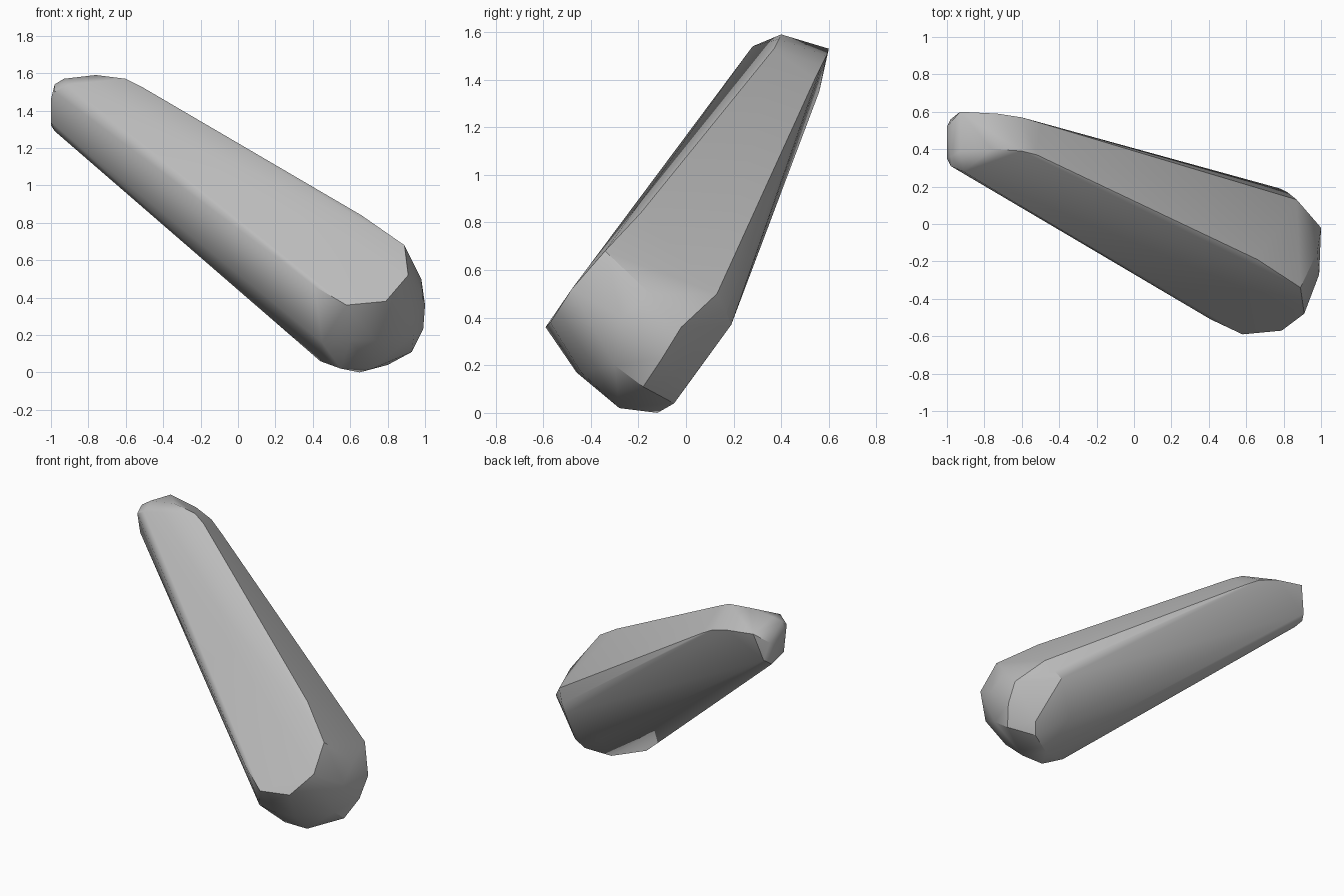
import bpy
import bmesh
import math

# Remove only the default cube
default_cube = bpy.data.objects.get("Cube")
if default_cube:
    bpy.data.objects.remove(default_cube, do_unlink=True)


def flat_material(name, colour):
    material = bpy.data.materials.new(name)
    material.use_nodes = True
    material.diffuse_color = colour
    shader = material.node_tree.nodes["Principled BSDF"]
    shader.inputs["Base Color"].default_value = colour
    shader.inputs["Roughness"].default_value = 0.7
    return material


def convex_part(name, outlines, material):
    """Wrap a tight convex skin around a set of outline curves."""
    bm = bmesh.new()
    for outline in outlines:
        for point in outline:
            bm.verts.new(point)
    result = bmesh.ops.convex_hull(bm, input=bm.verts[:], use_existing_faces=False)
    unused = set(result["geom_interior"]) | set(result["geom_unused"])
    loose = [item for item in unused if isinstance(item, bmesh.types.BMVert)]
    bmesh.ops.delete(bm, geom=loose, context="VERTS")
    bmesh.ops.recalc_face_normals(bm, faces=bm.faces[:])
    mesh = bpy.data.meshes.new(name)
    bm.to_mesh(mesh)
    bm.free()
    mesh.materials.append(material)
    part = bpy.data.objects.new(name, mesh)
    bpy.context.collection.objects.link(part)
    return part


# Rounded upper edge of the narrow end
tip_front_rim = [
    (-0.52, 0.37, 1.53), (-0.6, 0.39, 1.57), (-0.76, 0.4, 1.59),
    (-0.93, 0.39, 1.57), (-0.98, 0.36, 1.54), (-0.91, 0.28, 1.54),
    (-0.98, 0.31, 1.5), (-1, 0.35, 1.46),
]

# Rear edge of the narrow end
tip_rear_rim = [
    (-0.5, 0.54, 1.4), (-0.6, 0.57, 1.46), (-0.73, 0.59, 1.5),
    (-0.93, 0.6, 1.53), (-1, 0.52, 1.46), (-0.98, 0.56, 1.35),
    (-1, 0.52, 1.32), (-0.98, 0.47, 1.29), (-1, 0.37, 1.34),
]

# Edge of the broad sloping face at the wide end
face_rim = [
    (0.41, -0.51, 0.46), (0.58, -0.59, 0.36), (0.79, -0.57, 0.38),
    (0.91, -0.48, 0.52), (0.89, -0.34, 0.68), (0.66, -0.19, 0.84),
]

# Widest band around the rounded wide end
heel_band = [
    (0.45, -0.41, 0.16), (0.6, -0.46, 0.17), (0.73, -0.44, 0.17),
    (0.94, -0.3, 0.2), (0.99, -0.27, 0.4), (0.98, -0.15, 0.5),
    (1, -0.02, 0.36), (0.99, -0.1, 0.23), (0.87, 0.13, 0.5),
    (0.82, 0.17, 0.42), (0.78, 0.19, 0.37),
]

# Underside of the wide end
heel_sole = [
    (0.44, -0.2, 0.06), (0.55, -0.28, 0.02), (0.72, -0.28, 0.02),
    (0.93, -0.18, 0.11), (0.65, -0.12, 0), (0.8, -0.05, 0.04),
    (0.84, 0, 0.11), (0.6, 0.06, 0.2),
]

grey = flat_material("plain grey", (0.5, 0.5, 0.5, 1))
body = convex_part(
    "tapered_body",
    [tip_front_rim, tip_rear_rim, face_rim, heel_band, heel_sole],
    grey,
)

# Smooth the rounded sides while the face edges stay crisp
bpy.ops.object.select_all(action="DESELECT")
body.select_set(True)
bpy.context.view_layer.objects.active = body
bpy.ops.object.shade_smooth_by_angle(angle=math.radians(30))
